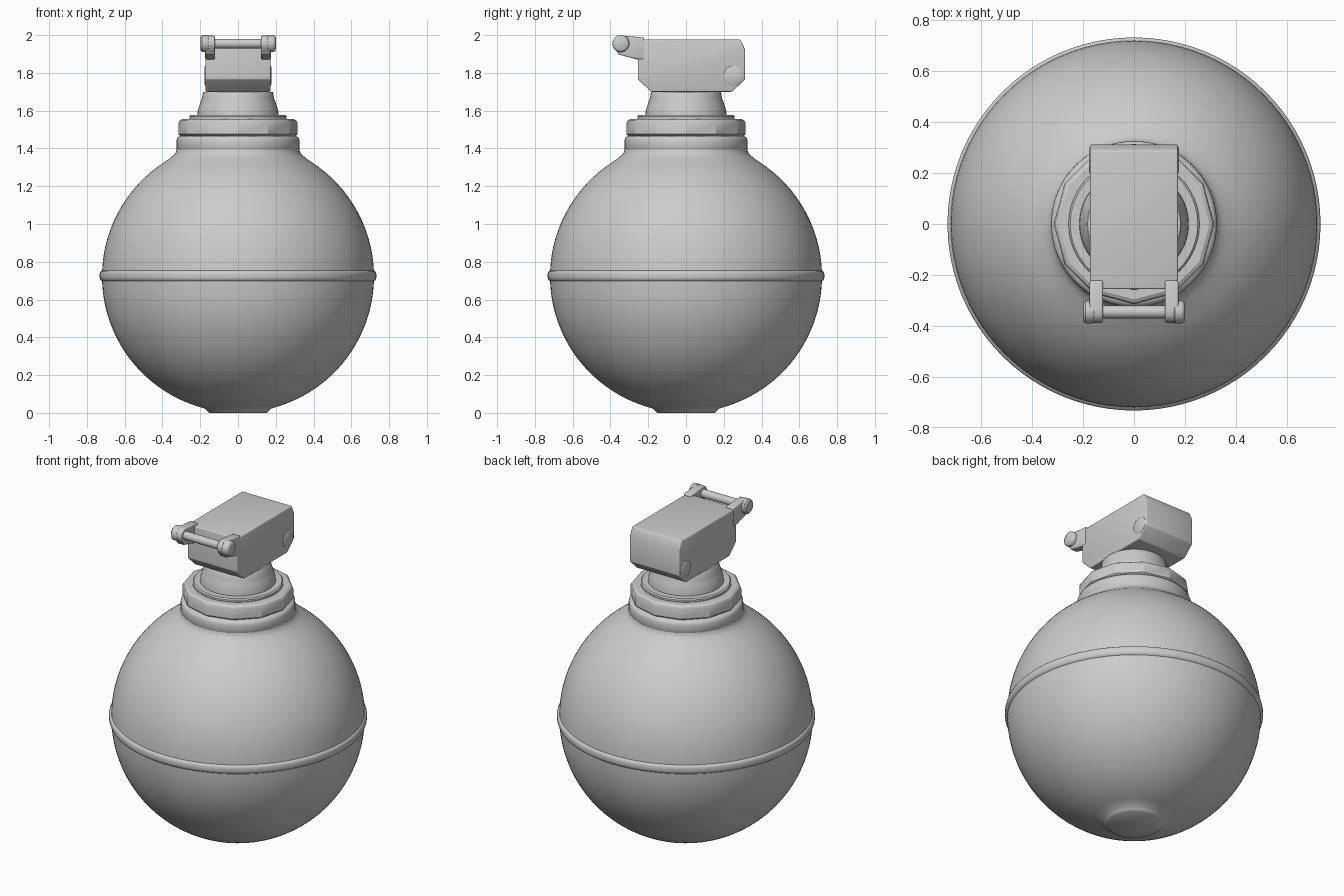
import bpy, bmesh, math
from mathutils import Matrix

if "Cube" in bpy.data.objects:
    bpy.data.objects.remove(bpy.data.objects["Cube"])


def finish(name, bm, angle=30, bevel=0.0):
    bmesh.ops.recalc_face_normals(bm, faces=bm.faces)
    mesh = bpy.data.meshes.new(name)
    bm.to_mesh(mesh)
    bm.free()
    ob = bpy.data.objects.new(name, mesh)
    bpy.context.collection.objects.link(ob)
    bpy.ops.object.select_all(action='DESELECT')
    ob.select_set(True)
    bpy.context.view_layer.objects.active = ob
    if bevel:
        mod = ob.modifiers.new("bevel", 'BEVEL')
        mod.width = bevel
        mod.segments = 3
        mod.limit_method = 'ANGLE'
        mod.angle_limit = math.radians(40)
        bpy.ops.object.modifier_apply(modifier=mod.name)
    bpy.ops.object.shade_smooth_by_angle(angle=math.radians(angle))
    return ob


def lathe(name, profile, sides=64, angle=30, axis=None):
    """Spin (radius, height) points round z; close both ends with caps."""
    bm = bmesh.new()
    rings = []
    for r, z in profile:
        rings.append([bm.verts.new((r * math.cos(2 * math.pi * i / sides),
                                    r * math.sin(2 * math.pi * i / sides), z))
                      for i in range(sides)])
    for a, b in zip(rings, rings[1:]):
        for i in range(sides):
            j = (i + 1) % sides
            bm.faces.new((a[i], a[j], b[j], b[i]))
    bm.faces.new(rings[0][::-1])
    bm.faces.new(rings[-1])
    if axis:
        bm.transform(axis)
    return finish(name, bm, angle)


def prism(name, outline, x0, x1, bevel=0.0, angle=30):
    """Extrude a (y, z) outline from x0 to x1."""
    bm = bmesh.new()
    face = bm.faces.new([bm.verts.new((x0, y, z)) for y, z in outline])
    out = bmesh.ops.extrude_face_region(bm, geom=[face])
    moved = [v for v in out["geom"] if isinstance(v, bmesh.types.BMVert)]
    bmesh.ops.translate(bm, verts=moved, vec=(x1 - x0, 0, 0))
    return finish(name, bm, angle, bevel)


def along_x(x, y, z):
    return Matrix.Translation((x, y, z)) @ Matrix.Rotation(math.pi / 2, 4, 'Y')


# Round body: foot, lower bowl, seam bead, upper bowl, flared neck
R, C = 0.72, 0.722


def arc(z0, z1, n):
    a0, a1 = math.asin((z0 - C) / R), math.asin((z1 - C) / R)
    return [(R * math.cos(a0 + (a1 - a0) * i / n),
             C + R * math.sin(a0 + (a1 - a0) * i / n)) for i in range(n + 1)]


body = [(0.152, 0.0), (0.162, 0.008), (0.175, 0.022)]
body += arc(0.038, 0.697, 20)
body += [(0.728, 0.703), (0.732, 0.715), (0.732, 0.738), (0.728, 0.748)]
body += arc(0.753, 1.325, 16)
body += [(0.362, 1.347), (0.341, 1.364), (0.328, 1.38), (0.325, 1.395)]
lathe("body", body, 96, 45)

# Stacked collars between body and head
lathe("neck_collar", [(0.31, 1.37), (0.325, 1.39), (0.325, 1.445), (0.319, 1.458),
                      (0.305, 1.467), (0.25, 1.467)], 64, 40)
lathe("faceted_nut", [(0.29, 1.46), (0.305, 1.466), (0.315, 1.476), (0.315, 1.535),
                      (0.309, 1.547), (0.296, 1.555), (0.24, 1.555)], 12, 29)
lathe("washer", [(0.25, 1.55), (0.257, 1.557), (0.257, 1.569), (0.25, 1.576),
                 (0.2, 1.576)], 48)

# Tapered stem under the head
lathe("stem", [(0.215, 1.57), (0.213, 1.60), (0.202, 1.635), (0.191, 1.665),
               (0.186, 1.695), (0.182, 1.70), (0.15, 1.70)], 48, 40)

# Head block with clipped corners
prism("head_block", [(-0.255, 1.977), (0.288, 1.977), (0.312, 1.925), (0.312, 1.765),
                     (0.243, 1.70), (-0.185, 1.70), (-0.255, 1.767)],
      -0.172, 0.172, 0.006)

# Rear hinge barrel
lathe("hinge_barrel", [(0.046, -0.177), (0.052, -0.173), (0.052, 0.173), (0.046, 0.177)],
      32, 40, along_x(0, 0.252, 1.785))

# Front lugs, pin and pin caps
pin_y, pin_z = -0.345, 1.955
lug = [(-0.222, 1.987), (-0.222, 1.872), (-0.262, 1.872), (-0.355, 1.897)]
lug += [(pin_y + 0.043 * math.cos(math.radians(a)), pin_z + 0.043 * math.sin(math.radians(a)))
        for a in range(230, 79, -25)]
for side, s in (("left", -1), ("right", 1)):
    prism("lug_" + side, lug, *sorted((s * 0.122, s * 0.174)), bevel=0.007)
    lathe("pin_cap_" + side, [(0.035, -0.024), (0.045, -0.015), (0.045, 0.012),
                              (0.041, 0.02), (0.032, 0.025)],
          32, 40, along_x(s * 0.175, pin_y, pin_z))
lathe("pin", [(0.025, -0.18), (0.025, 0.18)], 24, 40, along_x(0, pin_y, pin_z))
